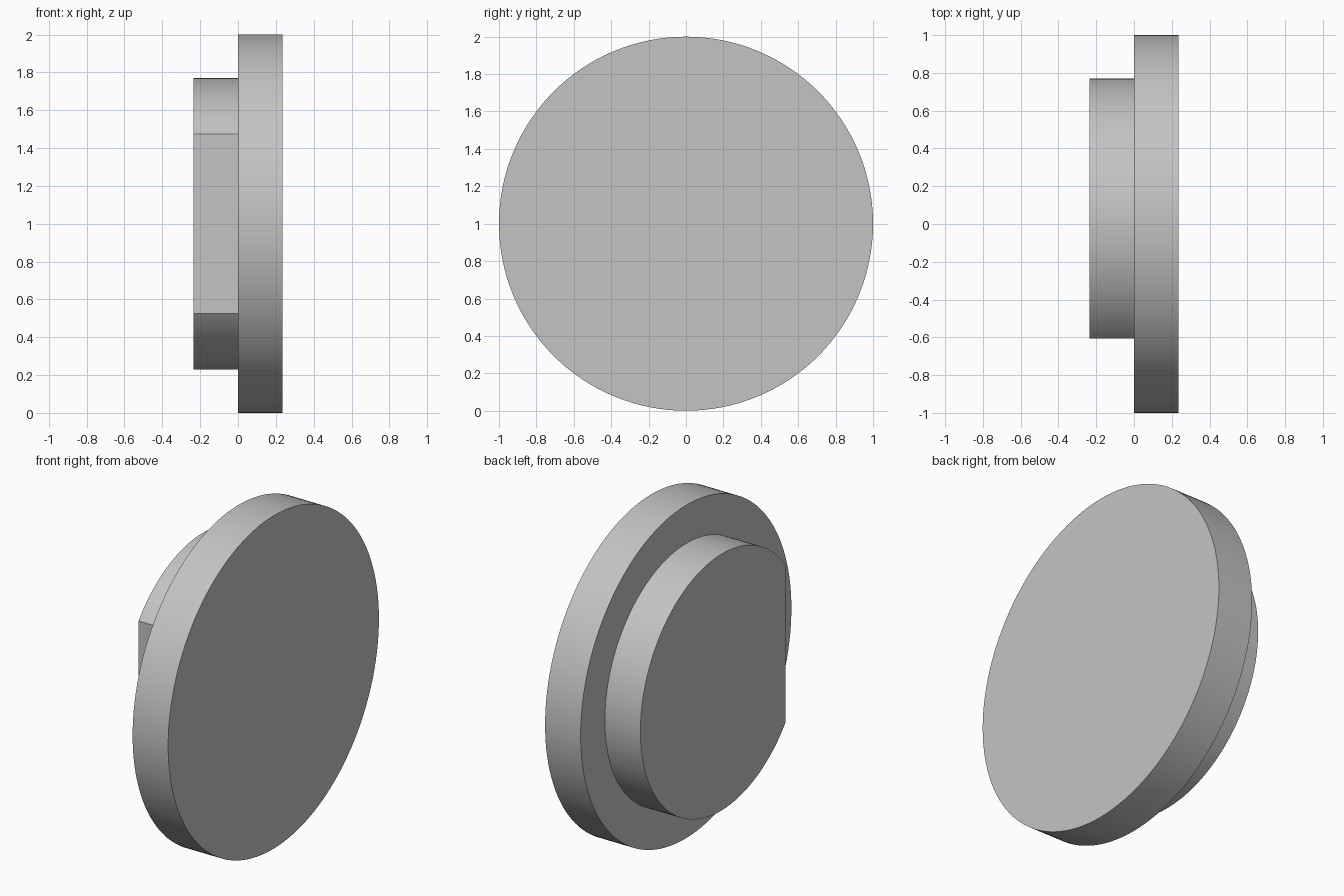
import bpy, bmesh, math

cube = bpy.data.objects.get("Cube")
if cube:
    bpy.data.objects.remove(cube, do_unlink=True)

grey = bpy.data.materials.new("plain_grey")
grey.use_nodes = True
colour = (0.55, 0.55, 0.55, 1)
grey.diffuse_color = colour
grey.node_tree.nodes["Principled BSDF"].inputs["Base Color"].default_value = colour


def disc(name, radius, x0, x1, flat=None, segments=128):
    """Round plate along x, optionally cut flat on its front side at y = -flat."""
    half = math.acos(flat / radius) if flat else 0
    span = 2 * (math.pi - half)
    count = segments + 1 if flat else segments
    bm = bmesh.new()
    ring = []
    for i in range(count):
        a = math.pi + half + span * i / segments
        ring.append(bm.verts.new((x0, radius * math.cos(a), 1 + radius * math.sin(a))))
    base = bm.faces.new(ring)
    side = bmesh.ops.extrude_face_region(bm, geom=[base], use_keep_orig=True)
    moved = [g for g in side["geom"] if isinstance(g, bmesh.types.BMVert)]
    bmesh.ops.translate(bm, vec=(x1 - x0, 0, 0), verts=moved)
    bmesh.ops.recalc_face_normals(bm, faces=bm.faces)
    mesh = bpy.data.meshes.new(name)
    bm.to_mesh(mesh)
    bm.free()
    mesh.materials.append(grey)
    obj = bpy.data.objects.new(name, mesh)
    bpy.context.collection.objects.link(obj)
    bpy.ops.object.select_all(action="DESELECT")
    obj.select_set(True)
    bpy.context.view_layer.objects.active = obj
    bpy.ops.object.shade_smooth_by_angle(angle=math.radians(25))
    return obj


# Large round flange and the smaller boss with a flat
disc("flange", 1.0, 0, 0.236)
disc("flatted_boss", 0.77, -0.236, 0, flat=0.607)
